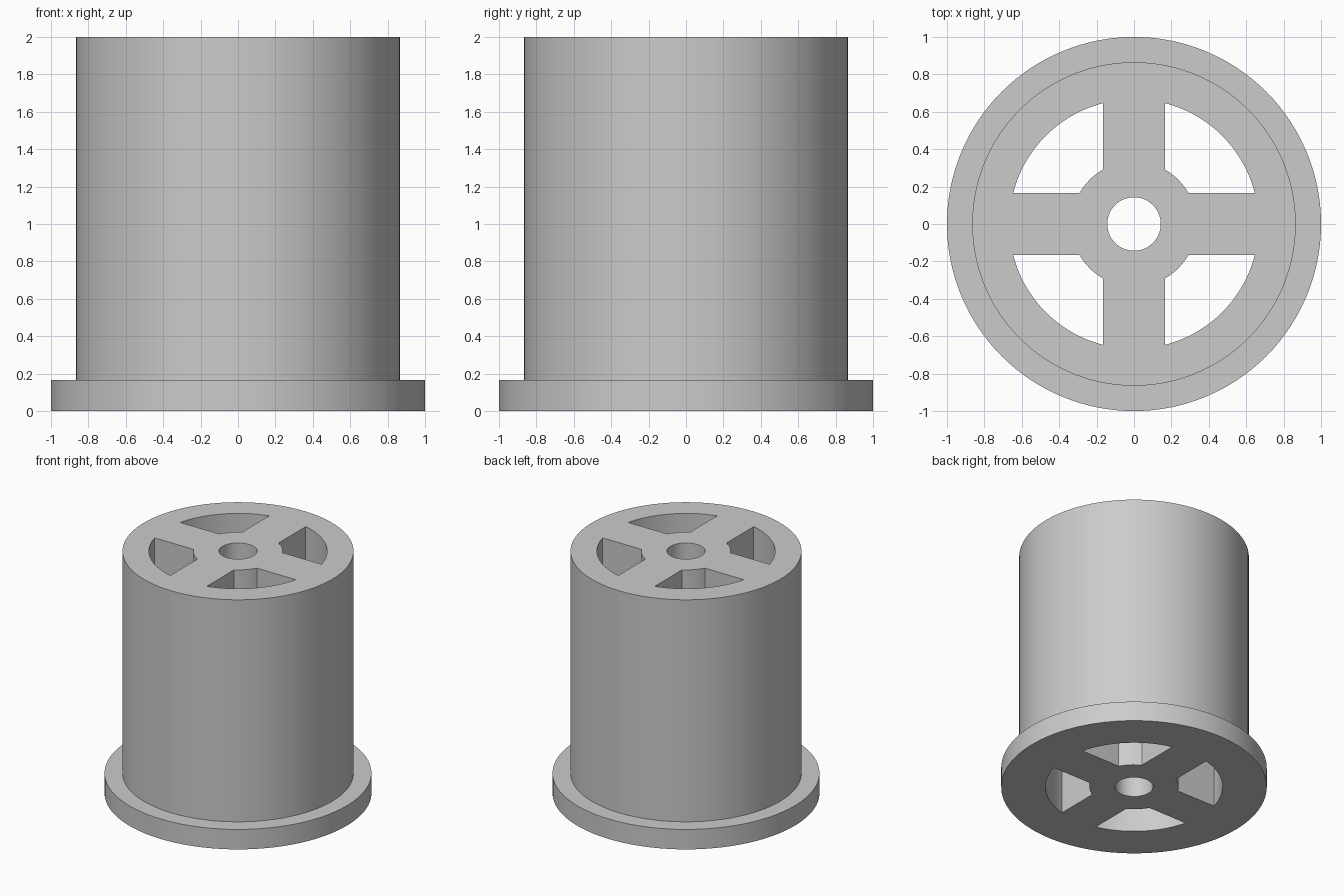
import bpy, bmesh
from math import asin, cos, sin, pi, tau
from mathutils import Matrix

HEIGHT = 2.0
FLANGE_R, FLANGE_H = 1.0, 0.165
BARREL_R, BORE_R = 0.865, 0.143
RIM_R, HUB_R, SPOKE_HALF = 0.667, 0.335, 0.167
SEGMENTS = 128

cube = bpy.data.objects.get("Cube")
if cube:
    bpy.data.objects.remove(cube, do_unlink=True)

grey = bpy.data.materials.new("light grey")
grey.use_nodes = True
grey.diffuse_color = (0.6, 0.6, 0.6, 1)
grey.node_tree.nodes["Principled BSDF"].inputs["Base Color"].default_value = (0.6, 0.6, 0.6, 1)


def make_object(name, bm):
    bmesh.ops.recalc_face_normals(bm, faces=bm.faces)
    mesh = bpy.data.meshes.new(name)
    bm.to_mesh(mesh)
    bm.free()
    mesh.materials.append(grey)
    obj = bpy.data.objects.new(name, mesh)
    bpy.context.collection.objects.link(obj)
    return obj


def arc(radius, steps):
    """Points on an arc in the first quadrant, between two spoke sides."""
    start = asin(SPOKE_HALF / radius)
    span = pi / 2 - 2 * start
    return [(radius * cos(start + span * i / steps), radius * sin(start + span * i / steps))
            for i in range(steps + 1)]


# Flanged barrel with a central bore, turned from one profile
bm = bmesh.new()
profile = [(BORE_R, 0), (FLANGE_R, 0), (FLANGE_R, FLANGE_H),
           (BARREL_R, FLANGE_H), (BARREL_R, HEIGHT), (BORE_R, HEIGHT)]
verts = [bm.verts.new((r, 0, z)) for r, z in profile]
edges = [bm.edges.new((verts[i - 1], verts[i])) for i in range(len(verts))]
bmesh.ops.spin(bm, geom=verts + edges, cent=(0, 0, 0), axis=(0, 0, 1),
               angle=tau, steps=SEGMENTS, use_merge=True)
bmesh.ops.remove_doubles(bm, verts=bm.verts, dist=1e-5)
spool = make_object("flanged_spool", bm)

# Four window cutters between the spokes
bm = bmesh.new()
outline = arc(RIM_R, 24) + arc(HUB_R, 8)[::-1]
for quarter in range(4):
    turn = Matrix.Rotation(quarter * pi / 2, 4, "Z")
    face = bm.faces.new([bm.verts.new((x, y, -0.1)) for x, y in outline])
    result = bmesh.ops.extrude_face_region(bm, geom=[face])
    top = [v for v in result["geom"] if isinstance(v, bmesh.types.BMVert)]
    bmesh.ops.translate(bm, verts=top, vec=(0, 0, HEIGHT + 0.2))
    window = set(top) | set(face.verts)
    bmesh.ops.transform(bm, matrix=turn, verts=list(window))
cutter = make_object("window_cutter", bm)

# Cut the windows through and keep only the finished spool
cut = spool.modifiers.new("windows", "BOOLEAN")
cut.operation = "DIFFERENCE"
cut.solver = "EXACT"
cut.object = cutter
bpy.ops.object.select_all(action="DESELECT")
spool.select_set(True)
bpy.context.view_layer.objects.active = spool
bpy.ops.object.modifier_apply(modifier=cut.name)
bpy.data.objects.remove(cutter, do_unlink=True)
bpy.ops.object.shade_smooth_by_angle(angle=pi / 6)
